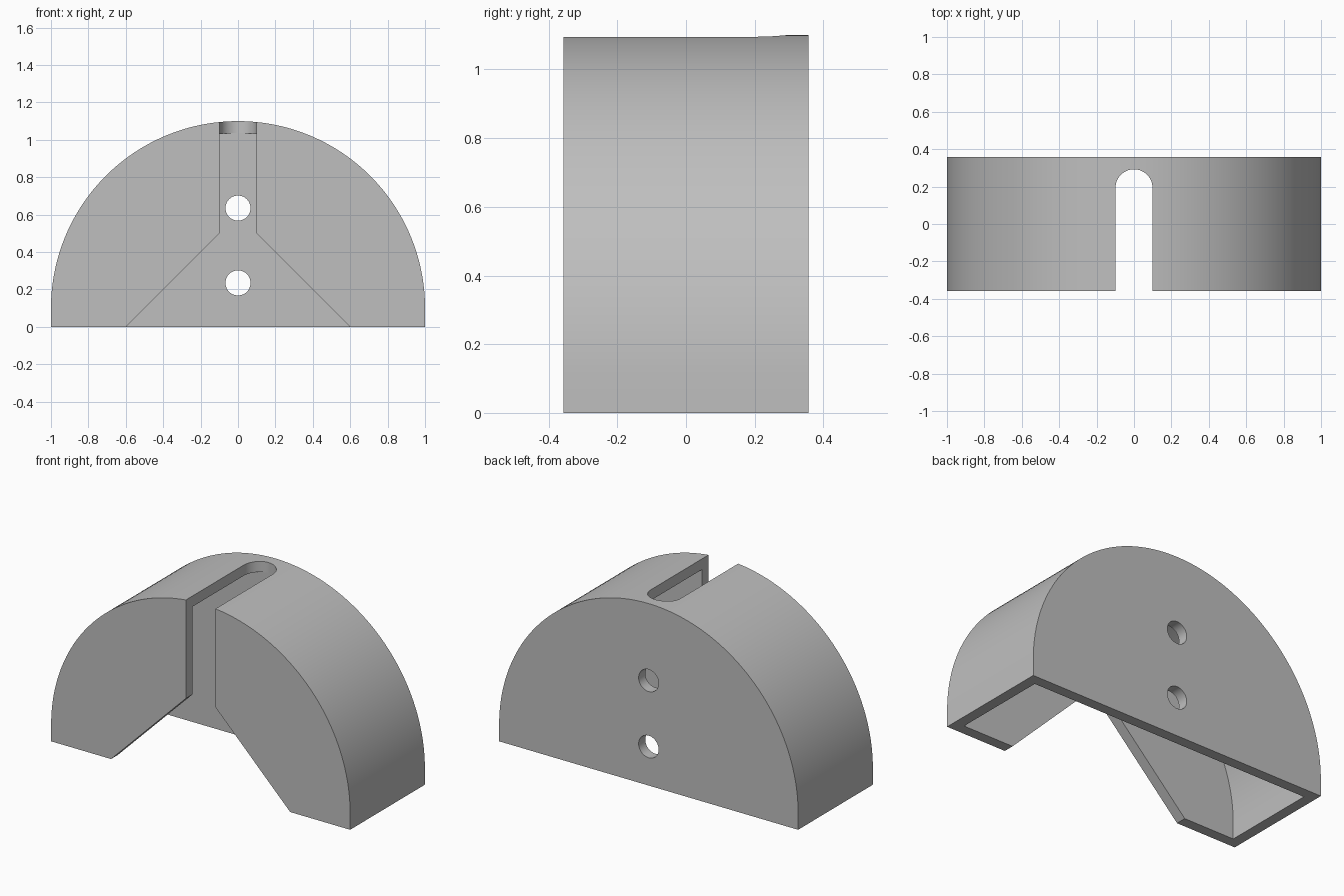
import bpy, bmesh, math
from mathutils import Matrix

if "Cube" in bpy.data.objects:
    bpy.data.objects.remove(bpy.data.objects["Cube"])

HALF_D, WALL, ARC_Z = 0.357, 0.064, 0.1
SLOT_R = 0.099

grey = bpy.data.materials.new("plain grey")
grey.diffuse_color = (0.52, 0.52, 0.52, 1)
grey.use_nodes = True
grey.node_tree.nodes["Principled BSDF"].inputs["Base Color"].default_value = grey.diffuse_color


def prism(name, profile, vec, helper=True):
    """Extrude a closed 3D outline along a vector."""
    bm = bmesh.new()
    face = bm.faces.new([bm.verts.new(p) for p in profile])
    new = bmesh.ops.extrude_face_region(bm, geom=[face])["geom"]
    bmesh.ops.translate(bm, vec=vec, verts=[v for v in new if isinstance(v, bmesh.types.BMVert)])
    bmesh.ops.recalc_face_normals(bm, faces=bm.faces)
    me = bpy.data.meshes.new(name)
    bm.to_mesh(me)
    bm.free()
    ob = bpy.data.objects.new(name, me)
    bpy.context.collection.objects.link(ob)
    me.materials.append(grey)
    ob.hide_render = helper
    return ob


def arch(r, y, bottom, n=96):
    """Half-round outline with short straight legs."""
    pts = [(r * math.cos(math.pi * i / n), y, ARC_Z + r * math.sin(math.pi * i / n)) for i in range(n + 1)]
    return [(r, y, bottom)] + pts + [(-r, y, bottom)]


# Half-round housing, hollowed from below
housing = prism("housing", arch(1, -HALF_D, 0), (0, 2 * HALF_D, 0), False)
inner = HALF_D - WALL
cutters = [prism("cavity_cutter", arch(1 - WALL, -inner, -0.2), (0, 2 * inner, 0))]

# Round-ended slot through the top
end_y = inner - SLOT_R - 0.0005
slot = [(SLOT_R * math.cos(math.pi * i / 32), end_y + SLOT_R * math.sin(math.pi * i / 32), 0.7) for i in range(33)]
slot += [(-SLOT_R, -0.6, 0.7), (SLOT_R, -0.6, 0.7)]
cutters.append(prism("slot_cutter", slot, (0, 0, 0.6)))

# Flared opening in the front wall
half = [(SLOT_R, 0.9), (SLOT_R, 0.5), (0.599, 0), (0.799, -0.2)]
flare = [(x, -0.6, z) for x, z in half] + [(-x, -0.6, z) for x, z in reversed(half)]
cutters.append(prism("flare_cutter", flare, (0, 0.7, 0)))

# Two screw holes in the back wall
for z in (0.235, 0.635):
    ring = [(0.067 * math.cos(math.tau * i / 48), 0.1, z + 0.067 * math.sin(math.tau * i / 48)) for i in range(48)]
    cutters.append(prism("hole_cutter", ring, (0, 0.5, 0)))

bpy.context.view_layer.objects.active = housing
housing.select_set(True)
for c in cutters:
    c.select_set(False)
    m = housing.modifiers.new("cut", "BOOLEAN")
    m.operation, m.solver, m.object = "DIFFERENCE", "EXACT", c
    bpy.ops.object.modifier_apply(modifier=m.name)
for c in cutters:
    bpy.data.objects.remove(c)

bpy.ops.object.shade_smooth_by_angle(angle=math.radians(30))
